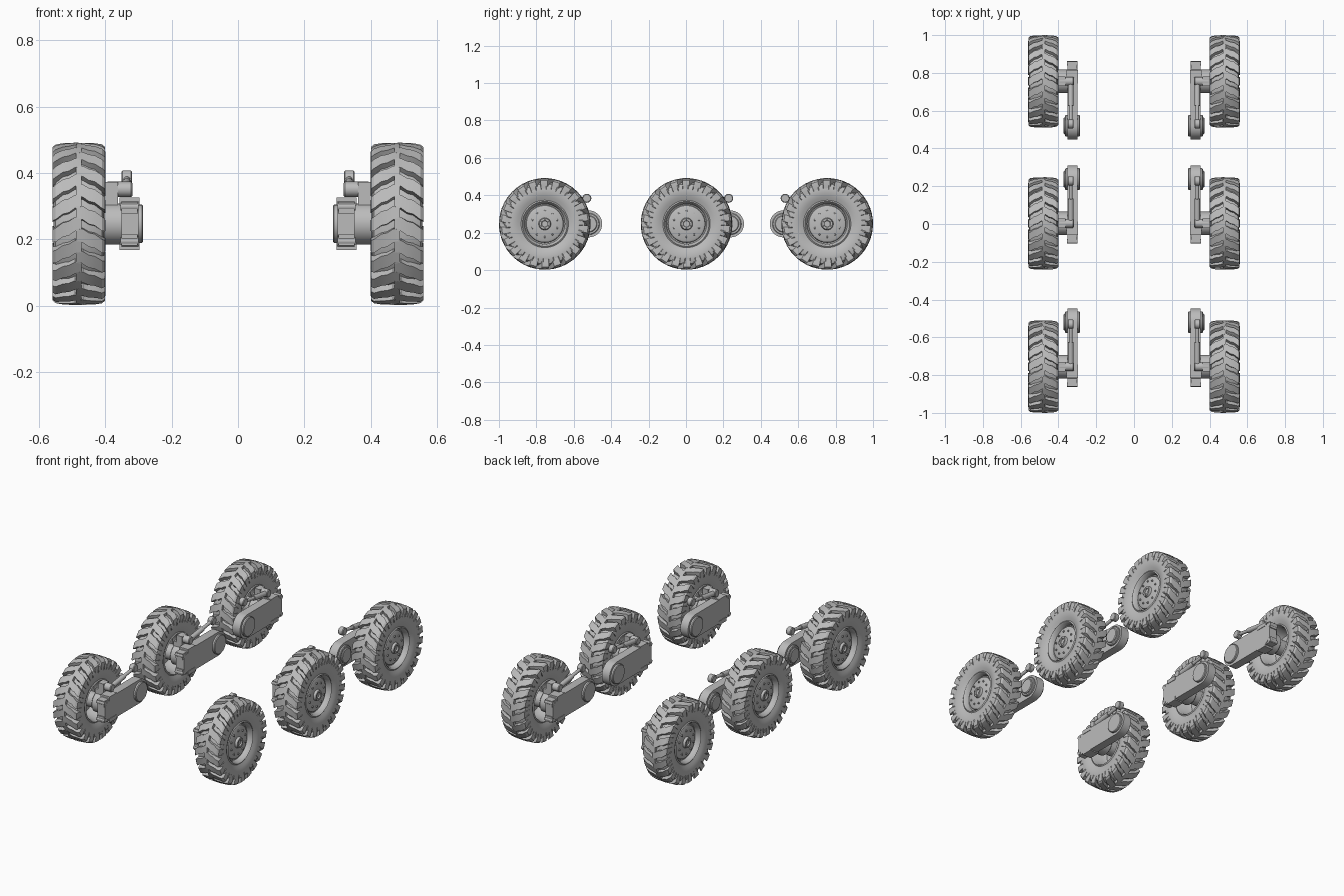
import bpy, bmesh
from math import sin, cos, pi, radians
from mathutils import Matrix, Vector

if "Cube" in bpy.data.objects:
    bpy.data.objects.remove(bpy.data.objects["Cube"], do_unlink=True)

grey = bpy.data.materials.new("plain_grey")
grey.use_nodes = True
COLOUR = (0.5, 0.5, 0.5, 1)
grey.diffuse_color = COLOUR
grey.node_tree.nodes["Principled BSDF"].inputs["Base Color"].default_value = COLOUR

HUB_Z, TYRE_X, PIVOT = 0.247, 0.48, 0.235
LUGS = 22


# Helpers: each builds geometry around a wheel centre, with x pointing outboard
def lathe(bm, profile, n=48, y=0, z=0, closed=False):
    rings = []
    for x, r in profile:
        if r == 0:
            rings.append([bm.verts.new((x, y, z))] * n)
        else:
            rings.append([bm.verts.new((x, y + r * cos(2 * pi * i / n), z + r * sin(2 * pi * i / n)))
                          for i in range(n)])
    pairs = list(zip(rings, rings[1:]))
    if closed:
        pairs.append((rings[-1], rings[0]))
    for a, b in pairs:
        for i in range(n):
            j = (i + 1) % n
            loop = list(dict.fromkeys((a[i], a[j], b[j], b[i])))
            if len(loop) > 2:
                bm.faces.new(loop)


def disc(bm, x0, x1, r, y=0, z=0, n=32, bevel=0.004):
    lathe(bm, [(x0, 0), (x0, r - bevel), (x0 + bevel, r), (x1 - bevel, r), (x1, r - bevel), (x1, 0)], n, y, z)


def box(bm, x0, x1, y0, y1, z0, z1):
    m = Matrix.Translation(((x0 + x1) / 2, (y0 + y1) / 2, (z0 + z1) / 2)) @ Matrix.Diagonal(
        (x1 - x0, y1 - y0, z1 - z0, 1))
    bmesh.ops.create_cube(bm, size=1, matrix=m)


def rod(bm, start, end, r, n=20):
    a, b = Vector(start), Vector(end)
    turn = (b - a).to_track_quat('Z', 'Y').to_matrix().to_4x4()
    bmesh.ops.create_cone(bm, cap_ends=True, segments=n, radius1=r, radius2=r, depth=(b - a).length,
                          matrix=Matrix.Translation((a + b) / 2) @ turn)


def plate(bm, outline, x0, x1):
    low = [bm.verts.new((x0, y, z)) for y, z in outline]
    high = [bm.verts.new((x1, y, z)) for y, z in outline]
    bm.faces.new(low)
    bm.faces.new(high)
    for i in range(len(low)):
        j = (i + 1) % len(low)
        bm.faces.new((low[i], low[j], high[j], high[i]))


def finish(bm, name):
    bmesh.ops.recalc_face_normals(bm, faces=bm.faces)
    mesh = bpy.data.meshes.new(name)
    bm.to_mesh(mesh)
    bm.free()
    mesh.materials.append(grey)
    ob = bpy.data.objects.new(name, mesh)
    bpy.context.collection.objects.link(ob)
    bpy.ops.object.select_all(action='DESELECT')
    ob.select_set(True)
    bpy.context.view_layer.objects.active = ob
    bpy.ops.object.shade_smooth_by_angle(angle=radians(32))
    return ob


# Tyre carcass
def make_tyre():
    bm = bmesh.new()
    half = [(0.060, 0.122), (0.071, 0.145), (0.077, 0.17), (0.076, 0.195), (0.070, 0.213), (0.05, 0.223), (0.02, 0.227)]
    lathe(bm, half + [(-x, r) for x, r in reversed(half)], 66, closed=True)
    return finish(bm, "tyre")


# Staggered zigzag tread lugs that wrap over the shoulders
def make_tread():
    bm = bmesh.new()
    pitch = 2 * pi / LUGS
    # across, top radius, bottom radius, turn, half width (in pitches)
    path = [(0.076, 0.190, 0.180, 0.62, 0.22), (0.080, 0.212, 0.190, 0.60, 0.26),
            (0.079, 0.232, 0.200, 0.56, 0.29), (0.070, 0.240, 0.210, 0.50, 0.31),
            (0.048, 0.243, 0.215, 0.26, 0.31), (0.030, 0.244, 0.218, 0.20, 0.31),
            (0.012, 0.245, 0.220, 0.02, 0.30), (-0.008, 0.245, 0.220, 0.0, 0.25)]
    for side in (1, -1):
        for k in range(LUGS):
            base = (k + (0.5 if side < 0 else 0)) * pitch
            rows = []
            for x, top, low, turn, w in path:
                row = []
                for r, s in ((low, -1.12), (top, -1), (top, 1), (low, 1.12)):
                    a = base - (turn + s * w) * pitch
                    row.append(bm.verts.new((side * x, -r * cos(a), r * sin(a))))
                rows.append(row)
            for a, b in zip(rows, rows[1:]):
                for i in range(3):
                    bm.faces.new((a[i], a[i + 1], b[i + 1], b[i]))
            bm.faces.new(rows[0])
            bm.faces.new(rows[-1])
    return finish(bm, "tyre_tread")


# Dished rim, open on the inboard side
def make_rim():
    bm = bmesh.new()
    lathe(bm, [(0.056, 0, ), (0.056, 0.016), (0.064, 0.018), (0.064, 0.029), (0.05, 0.033), (0.047, 0.088),
               (0.042, 0.098), (0.034, 0.101), (0.036, 0.107), (0.058, 0.112), (0.067, 0.120), (0.062, 0.127),
               (-0.062, 0.127), (-0.067, 0.120), (-0.055, 0.113), (0.0, 0.105), (0.025, 0.09), (0.03, 0)])
    return finish(bm, "wheel_rim")


def make_bolts():
    bm = bmesh.new()
    for count, ring, r in ((10, 0.070, 0.0055), (6, 0.024, 0.003)):
        for k in range(count):
            a = 2 * pi * (k + 0.5) / count
            disc(bm, 0.045, 0.055 if ring > 0.05 else 0.067, r, ring * cos(a), ring * sin(a), 6, 0.001)
    return finish(bm, "wheel_bolts")


# Swing arm: rounded at the pivot, chamfered at the hub end
def make_arm():
    bm = bmesh.new()
    r = 0.072
    outline = [(PIVOT + r * cos(a), r * sin(a)) for a in (radians(-90 + 10 * i) for i in range(19))]
    outline += [(-0.055, 0.072), (-0.098, 0.035), (-0.098, -0.035), (-0.055, -0.072)]
    plate(bm, outline, 0.300, 0.352)
    return finish(bm, "swing_arm")


def make_pivot():
    bm = bmesh.new()
    disc(bm, 0.286, 0.364, 0.058, PIVOT)
    disc(bm, 0.295, 0.372, 0.045, PIVOT)
    return finish(bm, "arm_pivot")


# Clamp bands around the hub end of the arm
def make_clamp():
    bm = bmesh.new()
    for s in (1, -1):
        box(bm, 0.297, 0.358, -0.06, 0.01, s * 0.079, s * 0.055)
        box(bm, 0.303, 0.352, -0.104, -0.05, s * 0.066, s * 0.030)
        rod(bm, (0.300, -0.095, s * 0.052), (0.355, -0.095, s * 0.052), 0.012)
    return finish(bm, "arm_clamp")


def make_hub():
    bm = bmesh.new()
    disc(bm, 0.345, 0.42, 0.062, n=40)
    disc(bm, 0.40, 0.515, 0.045, n=40)
    return finish(bm, "hub_carrier")


# Damper bracket, rod and the two eyes
def make_bracket():
    bm = bmesh.new()
    box(bm, 0.362, 0.40, -0.025, 0.025, 0.0, 0.126)
    box(bm, 0.40, 0.42, -0.025, 0.025, 0.0, 0.085)
    disc(bm, 0.318, 0.398, 0.023, 0, 0.104, 24)
    return finish(bm, "damper_bracket")


def make_damper():
    bm = bmesh.new()
    rod(bm, (0.335, 0.0, 0.104), (0.335, 0.13, 0.122), 0.015)
    rod(bm, (0.335, 0.12, 0.121), (0.335, 0.225, 0.136), 0.010)
    disc(bm, 0.319, 0.352, 0.024, 0.225, 0.137, 24)
    return finish(bm, "damper")


# Place every part at all six corners, mirrored left/right and fore/aft
AXLES = {"front": (-0.755, 1), "middle": (0.003, 1), "rear": (0.755, -1)}
wheel_parts = [make_tyre(), make_tread(), make_rim(), make_bolts()]
arm_parts = [make_arm(), make_pivot(), make_clamp(), make_hub(), make_bracket(), make_damper()]
for part in wheel_parts + arm_parts:
    for axle, (y, facing) in AXLES.items():
        for side, sx in (("left", 1), ("right", -1)):
            is_wheel = part in wheel_parts
            sy = 1 if is_wheel else facing
            mesh = part.data.copy()
            offset = Matrix.Translation((sx * TYRE_X if is_wheel else 0, y, HUB_Z))
            mesh.transform(offset @ Matrix.Diagonal((sx, sy, 1, 1)))
            if sx * sy < 0:
                mesh.flip_normals()
            name = f"{axle}_{side}_{part.name}"
            mesh.name = name
            bpy.context.collection.objects.link(bpy.data.objects.new(name, mesh))
for part in wheel_parts + arm_parts:
    bpy.data.objects.remove(part, do_unlink=True)
